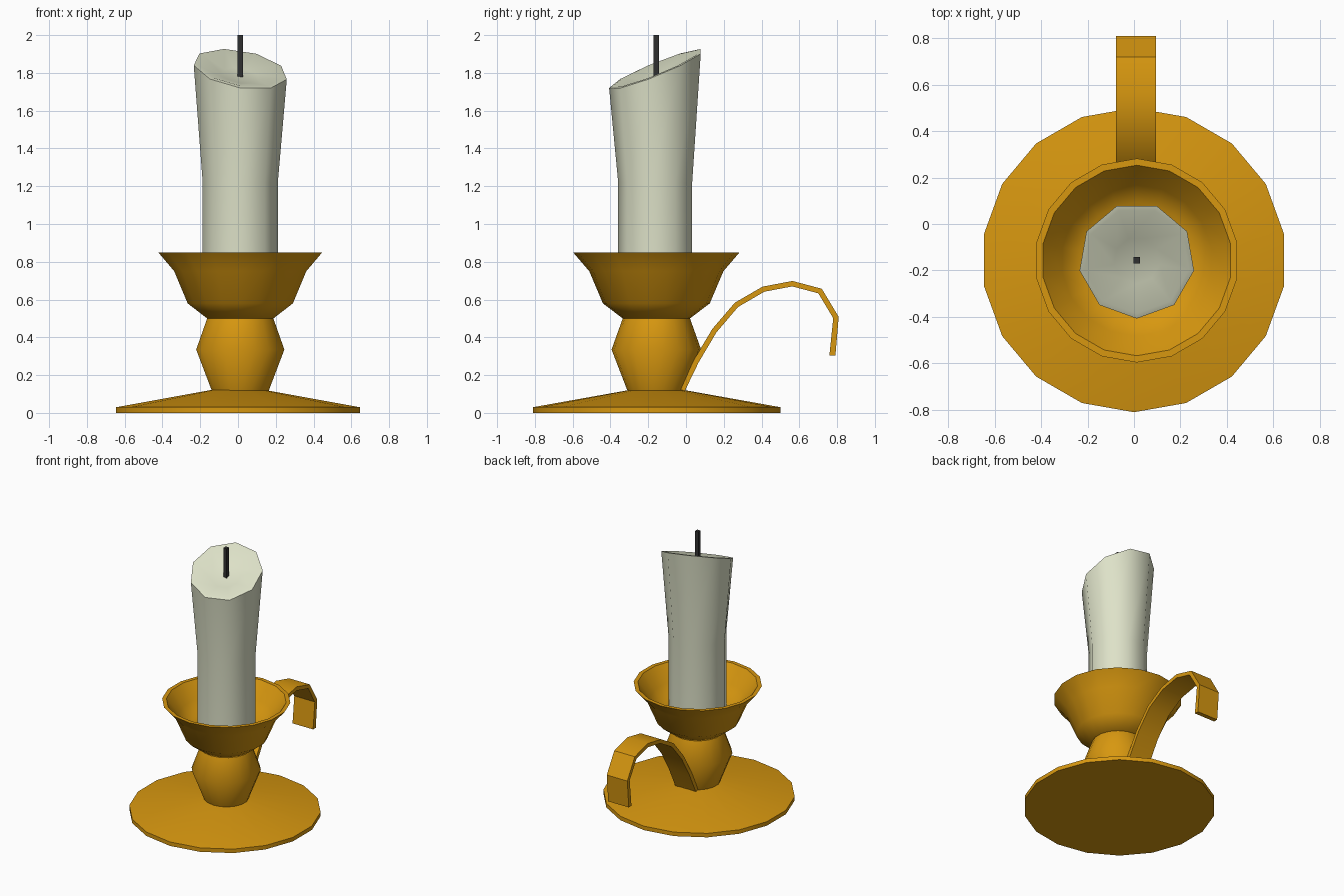
import bpy, bmesh, math
from mathutils import Vector

if "Cube" in bpy.data.objects:
    bpy.data.objects.remove(bpy.data.objects["Cube"])

CX, CY = 0.012, -0.157   # axis of stem, cup and candle


def material(name, rgb):
    m = bpy.data.materials.new(name)
    m.diffuse_color = (*rgb, 1)
    m.use_nodes = True
    m.node_tree.nodes["Principled BSDF"].inputs["Base Color"].default_value = m.diffuse_color
    return m


gold = material("brass_gold", (0.68, 0.31, 0.005))
wax = material("cream_wax", (0.73, 0.76, 0.58))
black = material("charred_wick", (0.03, 0.03, 0.03))


def finish(name, bm, mat, angle=50):
    bmesh.ops.recalc_face_normals(bm, faces=bm.faces)
    me = bpy.data.meshes.new(name)
    bm.to_mesh(me)
    bm.free()
    ob = bpy.data.objects.new(name, me)
    bpy.context.collection.objects.link(ob)
    me.materials.append(mat)
    bpy.ops.object.select_all(action='DESELECT')
    ob.select_set(True)
    bpy.context.view_layer.objects.active = ob
    bpy.ops.object.shade_smooth_by_angle(angle=math.radians(angle))
    return ob


def lathe(name, profile, sides, mat, cx=CX, cy=CY, slant=None):
    """Rings of (radius, z), one vertex facing the front; capped at both ends.
    slant(dx, dy, ring) gives an extra height per vertex."""
    bm = bmesh.new()
    rings = []
    for k, (r, z) in enumerate(profile):
        ring = []
        for i in range(sides):
            a = -math.pi / 2 + 2 * math.pi * i / sides
            dx, dy = r * math.cos(a), r * math.sin(a)
            dz = slant(dx, dy, k) if slant else 0
            ring.append(bm.verts.new((cx + dx, cy + dy, z + dz)))
        rings.append(ring)
    for a, b in zip(rings, rings[1:]):
        for i in range(sides):
            j = (i + 1) % sides
            bm.faces.new((a[i], a[j], b[j], b[i]))
    bm.faces.new(rings[0][::-1])
    bm.faces.new(rings[-1])
    return finish(name, bm, mat)


# Round foot dish
lathe("base_dish", [(0.655, 0), (0.655, 0.03), (0.14, 0.122)], 18, gold, cx=0.0, cy=-0.155)

# Bulging stem
lathe("stem", [(0.152, 0.115), (0.237, 0.335), (0.178, 0.5)], 18, gold)

# Flared cup with hollow inside
lathe("cup", [(0.178, 0.5), (0.283, 0.58), (0.355, 0.75), (0.439, 0.848),
              (0.41, 0.848), (0.325, 0.74), (0.25, 0.66)], 18, gold)

# Candle with slanted, dished top
lathe("candle", [(0.202, 0.62), (0.202, 1.22), (0.25, 1.82), (0.228, 1.823), (0.1, 1.785)],
      9, wax, slant=lambda dx, dy, k: 0.4 * dy - 0.15 * dx if k >= 2 else 0)

# Square wick
bm = bmesh.new()
bmesh.ops.create_cube(bm, size=1)
bmesh.ops.scale(bm, vec=(0.028, 0.028, 0.24), verts=bm.verts)
bmesh.ops.translate(bm, vec=(CX, CY, 1.88), verts=bm.verts)
finish("wick", bm, black, 30)

# Curved strap handle: path in y, z with mitred thickness
path = [Vector(p) for p in [(-0.02, 0.12), (0.055, 0.275), (0.15, 0.435), (0.267, 0.572),
                            (0.41, 0.655), (0.563, 0.684), (0.71, 0.645),
                            (0.794, 0.505), (0.775, 0.303)]]
half_thick = 0.014
bm = bmesh.new()
sections = []
for i, p in enumerate(path):
    d_in = (p - path[i - 1]).normalized() if i else (path[1] - p).normalized()
    d_out = (path[i + 1] - p).normalized() if i + 1 < len(path) else d_in
    t = (d_in + d_out).normalized()
    n = Vector((-t.y, t.x)) * half_thick / t.dot(d_in)
    if i == len(path) - 1:
        n = Vector((half_thick + 0.002, 0))
    sections.append([bm.verts.new((x, q.x, q.y)) for x, q in
                     ((-0.077, p - n), (0.094, p - n), (0.094, p + n), (-0.077, p + n))])
# the last section runs outward along +y, so flip it to match the others
sections[-1] = [sections[-1][k] for k in (3, 2, 1, 0)]
for v, s in zip(sections[-1], (-1, -1, 1, 1)):
    v.co.y = path[-1].x + s * (half_thick + 0.002)
for a, b in zip(sections, sections[1:]):
    for i in range(4):
        j = (i + 1) % 4
        bm.faces.new((a[i], a[j], b[j], b[i]))
bm.faces.new(sections[0])
bm.faces.new(sections[-1])
finish("handle", bm, gold, 35)
